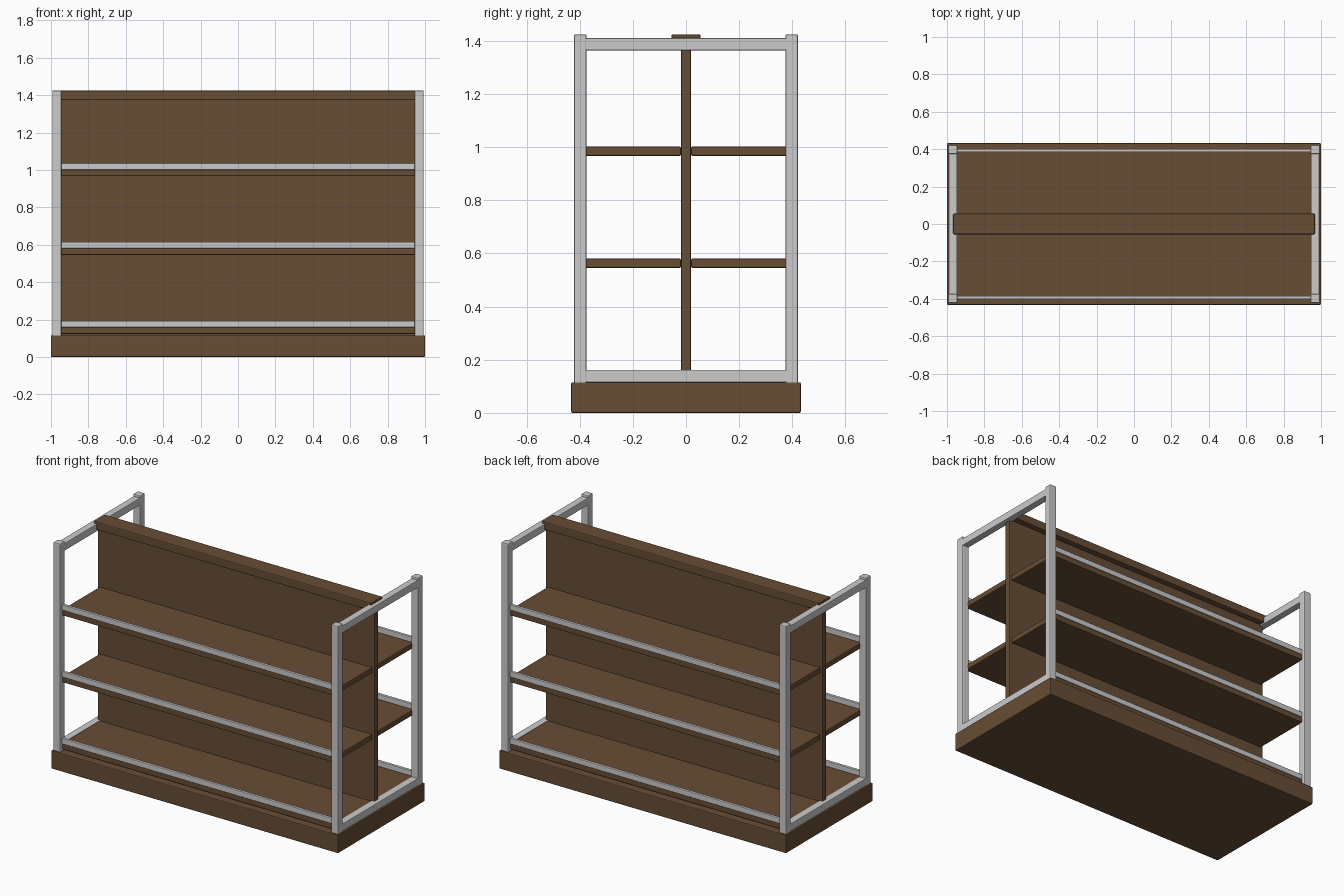
import bpy, bmesh
from mathutils import Vector

if "Cube" in bpy.data.objects:
    bpy.data.objects.remove(bpy.data.objects["Cube"])


def material(name, rgb):
    m = bpy.data.materials.new(name)
    m.diffuse_color = (*rgb, 1)
    m.use_nodes = True
    m.node_tree.nodes["Principled BSDF"].inputs["Base Color"].default_value = m.diffuse_color
    return m


wood = material("brown_wood", (0.135, 0.075, 0.035))
metal = material("light_grey_metal", (0.6, 0.6, 0.6))


def box(name, lo, hi, mat, bevel=0.005):
    """Box between two corners with small chamfered edges."""
    lo, hi = Vector(lo), Vector(hi)
    bm = bmesh.new()
    bmesh.ops.create_cube(bm, size=1)
    bmesh.ops.scale(bm, vec=hi - lo, verts=bm.verts)
    bmesh.ops.translate(bm, vec=(lo + hi) / 2, verts=bm.verts)
    bmesh.ops.bevel(bm, geom=bm.edges[:], offset=bevel, segments=2,
                    profile=0.5, affect='EDGES')
    me = bpy.data.meshes.new(name)
    bm.to_mesh(me)
    bm.free()
    me.materials.append(mat)
    ob = bpy.data.objects.new(name, me)
    bpy.context.collection.objects.link(ob)
    return ob


# plinth, central divider panel and its top cap
box("base", (-1, -0.432, 0), (1, 0.432, 0.115), wood)
box("divider_panel", (-0.965, -0.018, 0.11), (0.965, 0.018, 1.39), wood, 0.003)
box("top_cap", (-0.967, -0.055, 1.373), (0.967, 0.055, 1.425), wood, 0.006)

# end frames: posts and cross rails
for sx, side in ((-1, "left"), (1, "right")):
    x0, x1 = sorted((sx * 0.944, sx * 0.993))
    for sy, face in ((-1, "front"), (1, "back")):
        y0, y1 = sorted((sy * 0.374, sy * 0.422))
        box(f"{side}_{face}_post", (x0, y0, 0.002), (x1, y1, 1.425), metal, 0.006)
    for z, level in ((0.115, "lower"), (1.364, "upper")):
        box(f"{side}_{level}_rail", (x0 + 0.002, -0.38, z),
            (x1 - 0.002, 0.38, z + 0.047), metal, 0.004)

# shelves on both faces, each with a guard rail along the outer edge
for sy, face in ((-1, "front"), (1, "back")):
    for i in range(3):
        z = 0.124 + i * 0.4215
        y0, y1 = sorted((sy * 0.019, sy * 0.4))
        box(f"{face}_shelf_{i + 1}", (-0.95, y0, z), (0.95, y1, z + 0.035), wood)
        y0, y1 = sorted((sy * 0.384, sy * 0.402))
        box(f"{face}_guard_rail_{i + 1}", (-0.95, y0, z + 0.035),
            (0.95, y1, z + 0.069), metal, 0.003)
